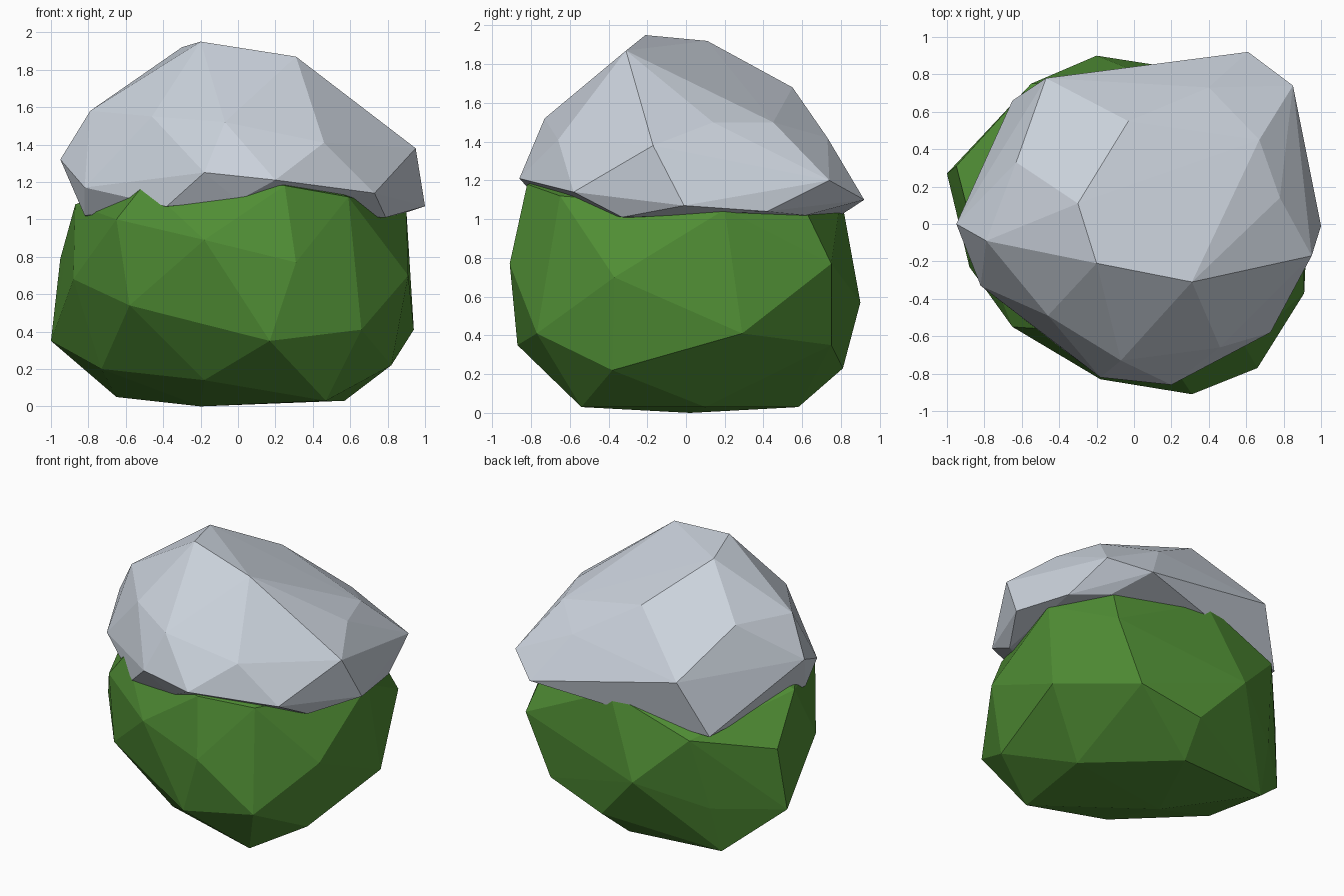
import bpy
import bmesh

default_cube = bpy.data.objects.get("Cube")
if default_cube:
    bpy.data.objects.remove(default_cube, do_unlink=True)


def make_material(name, color):
    material = bpy.data.materials.new(name)
    material.use_nodes = True
    material.diffuse_color = color
    shader = material.node_tree.nodes["Principled BSDF"]
    shader.inputs["Base Color"].default_value = color
    shader.inputs["Roughness"].default_value = .9
    return material


def faceted_lump(name, bands, material):
    """Wrap a faceted skin around the corner points of several height bands."""
    mesh = bpy.data.meshes.new(name)
    bm = bmesh.new()
    for band in bands:
        for corner in band:
            bm.verts.new(corner)
    hull = bmesh.ops.convex_hull(bm, input=bm.verts[:])
    leftovers = {item for item in hull["geom_interior"] + hull["geom_unused"]
                 if isinstance(item, bmesh.types.BMVert)}
    bmesh.ops.delete(bm, geom=list(leftovers), context="VERTS")
    bmesh.ops.recalc_face_normals(bm, faces=bm.faces[:])
    for face in bm.faces:
        face.smooth = False
    bm.to_mesh(mesh)
    bm.free()
    mesh.materials.append(material)
    lump = bpy.data.objects.new(name, mesh)
    bpy.context.scene.collection.objects.link(lump)
    return lump


leaf_green = make_material("leaf green", (.08, .27, .035, 1))
snow_white = make_material("snow white", (.60, .65, .72, 1))

# Bush: corners of the base, the belly, the shoulders and the hidden crown
bush_base = [(-.2, .02, 0), (.47, -.54, .03), (.57, .1, .03), (.05, .58, .03),
             (-.65, .52, .05), (-.18, -.49, .14), (-.73, -.1, .2), (.82, -.38, .22),
             (.11, .81, .23)]
bush_belly = [(-1, .27, .35), (.17, -.87, .35), (-.63, .62, .39), (.66, -.77, .41),
              (.94, .29, .41), (.56, .75, .35), (-.58, -.59, .54), (-.2, .9, .57),
              (-.88, -.23, .68)]
bush_shoulders = [(.91, -.37, .7), (.31, -.91, .77), (.76, .75, .77), (-.95, .31, .79),
                  (-.18, -.83, .89), (-.55, .75, .91), (-.65, -.55, 1), (.7, .62, 1.04),
                  (.9, .2, 1.05), (-.87, 0, 1.08)]
bush_crown = [(.59, -.65, 1.12), (.05, .8, 1.12), (.25, -.82, 1.18), (-.5, -.56, 1.19),
              (0, 0, 1.4)]
faceted_lump("bush", [bush_base, bush_belly, bush_shoulders, bush_crown], leaf_green)

# Snow cap: corners of the underside, the overhanging rim, the slopes and the summit
cap_underside = [(-.65, .66, .93), (.79, -.33, 1.01), (-.82, -.2, 1.02), (.72, .62, 1.02),
                 (.91, .42, 1.04), (0, -.76, 1.1), (-.38, -.67, 1.07)]
cap_rim = [(1, -.01, 1.07), (.61, .92, 1.1), (.73, -.58, 1.14), (-.82, -.33, 1.17),
           (.85, .74, 1.2), (.2, -.86, 1.21), (-.18, -.82, 1.25), (-.95, 0, 1.32),
           (-.47, .78, 1.32)]
cap_slopes = [(.95, -.17, 1.38), (.46, -.66, 1.41), (.4, .73, 1.42), (.78, .14, 1.5),
              (.67, .45, 1.5), (-.07, -.73, 1.52), (-.46, -.49, 1.55),
              (-.79, -.09, 1.58), (-.63, .33, 1.61), (-.03, .55, 1.68)]
cap_summit = [(.31, -.31, 1.87), (-.3, .11, 1.92), (-.2, -.21, 1.95)]
faceted_lump("snow_cap", [cap_underside, cap_rim, cap_slopes, cap_summit], snow_white)
